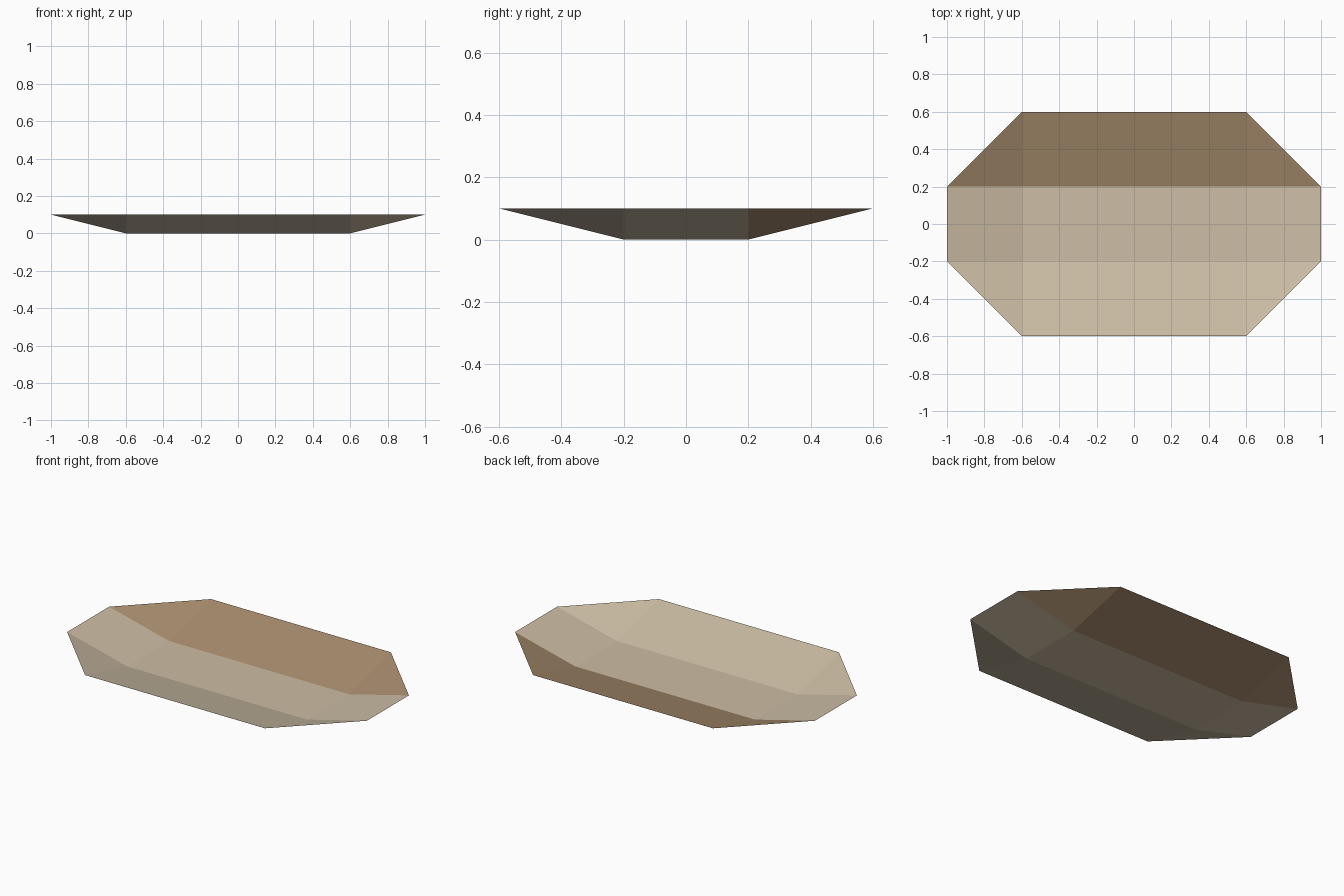
import bpy, bmesh

if "Cube" in bpy.data.objects:
    bpy.data.objects.remove(bpy.data.objects["Cube"])

XS = (-1.0, -0.6, 0.6, 1.0)
YS = (-0.6, -0.2, 0.2, 0.6)
RIM = 0.1


def material(name, rgb):
    m = bpy.data.materials.new(name)
    m.diffuse_color = (*rgb, 1.0)
    m.use_nodes = True
    m.node_tree.nodes["Principled BSDF"].inputs["Base Color"].default_value = m.diffuse_color
    return m


# Open shallow tray: flat rectangular floor, sloping walls, triangular corners
bm = bmesh.new()
grid = {}
for i, x in enumerate(XS):
    for j, y in enumerate(YS):
        if i in (0, 3) and j in (0, 3):
            continue  # clipped corners of the octagonal rim
        on_floor = i in (1, 2) and j in (1, 2)
        grid[i, j] = bm.verts.new((x, y, 0.0 if on_floor else RIM))

# Each cell is a quad, or a triangle where its corner is clipped
for i in range(3):
    for j in range(3):
        cell = [(i, j), (i + 1, j), (i + 1, j + 1), (i, j + 1)]
        face = bm.faces.new([grid[c] for c in cell if c in grid])
        face.material_index = 1 if j == 2 else 0  # back wall is brown

mesh = bpy.data.meshes.new("tray")
bm.to_mesh(mesh)
bm.free()
mesh.materials.append(material("light tan", (0.61, 0.515, 0.376)))
mesh.materials.append(material("brown", (0.39, 0.265, 0.155)))
tray = bpy.data.objects.new("tray", mesh)
bpy.context.collection.objects.link(tray)
